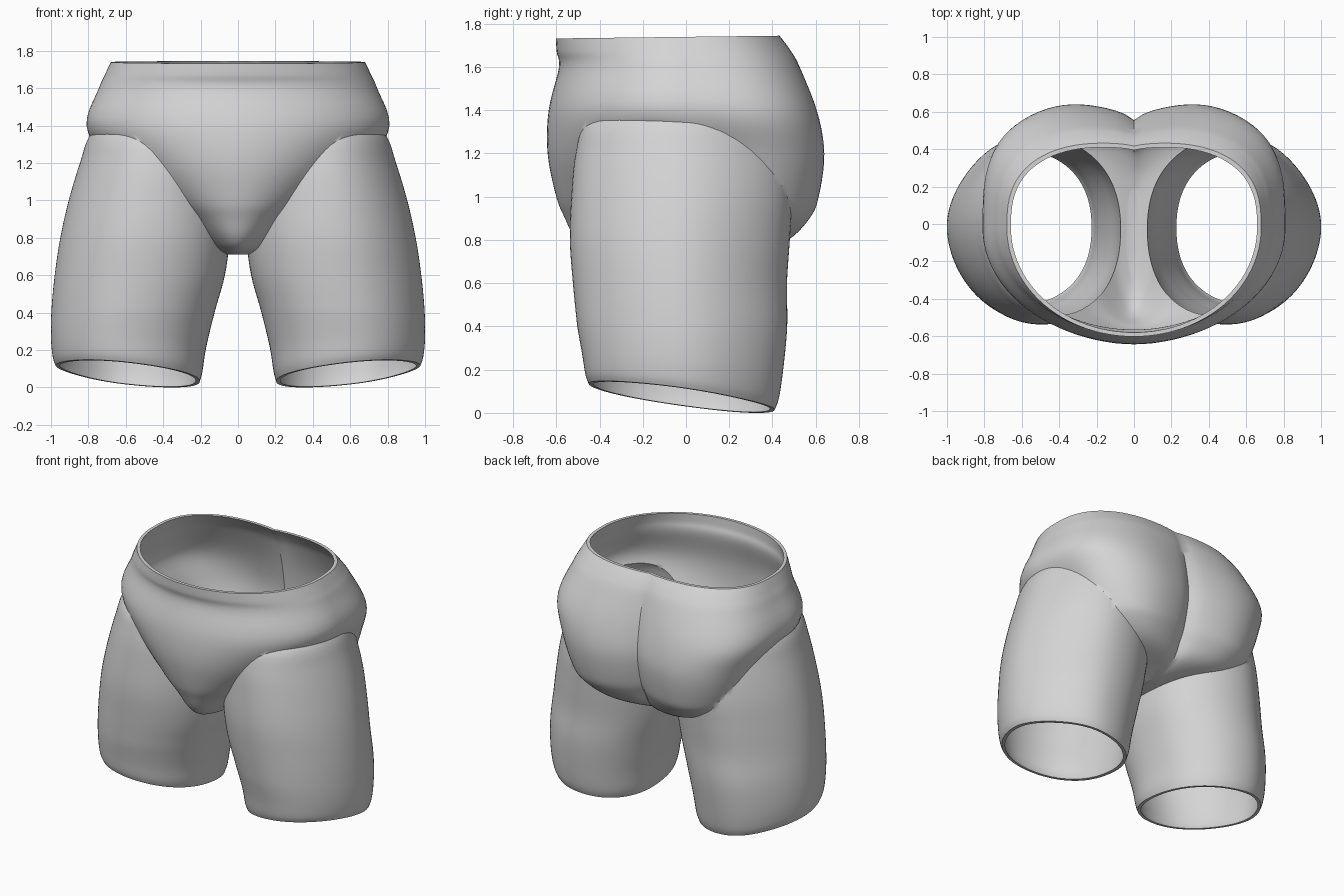
import bpy, bmesh, math

if "Cube" in bpy.data.objects:
    bpy.data.objects.remove(bpy.data.objects["Cube"])

SEG = 96
WALL = 0.022

cloth = bpy.data.materials.new("light grey cloth")
cloth.diffuse_color = (0.66, 0.66, 0.66, 1)
cloth.use_nodes = True
cloth.node_tree.nodes["Principled BSDF"].inputs["Base Color"].default_value = cloth.diffuse_color


def spline(rows, steps):
    """Catmull-Rom through rows of numbers."""
    out = []
    for i in range(len(rows) - 1):
        p = [rows[max(i - 1, 0)], rows[i], rows[i + 1], rows[min(i + 2, len(rows) - 1)]]
        for k in range(steps):
            t = k / steps
            out.append([0.5 * (2 * b + (c - a) * t + (2 * a - 5 * b + 4 * c - d) * t * t
                               + (3 * b - a - 3 * c + d) * t ** 3) for a, b, c, d in zip(*p)])
    out.append(list(rows[-1]))
    return out


def loft(name, rings):
    """Closed solid through a stack of rings."""
    bm = bmesh.new()
    loops = [[bm.verts.new(co) for co in ring] for ring in rings]
    for lo, hi in zip(loops, loops[1:]):
        for j in range(SEG):
            k = (j + 1) % SEG
            bm.faces.new((lo[j], lo[k], hi[k], hi[j]))
    bm.faces.new(loops[0][::-1])
    bm.faces.new(loops[-1])
    bmesh.ops.recalc_face_normals(bm, faces=bm.faces)
    mesh = bpy.data.meshes.new(name)
    bm.to_mesh(mesh)
    bm.free()
    mesh.materials.append(cloth)
    obj = bpy.data.objects.new(name, mesh)
    bpy.context.collection.objects.link(obj)
    return obj


# Pelvis: height, front half width, back half width, front y, back y, cleft depth
PELVIS = [
    (0.71, 0.06, 0.05, -0.32, 0.20, 0.00), (0.74, 0.13, 0.16, -0.44, 0.34, 0.03),
    (0.80, 0.20, 0.46, -0.51, 0.51, 0.10), (0.90, 0.31, 0.62, -0.56, 0.608, 0.14),
    (1.00, 0.44, 0.68, -0.60, 0.645, 0.13), (1.20, 0.66, 0.75, -0.64, 0.665, 0.11),
    (1.40, 0.81, 0.81, -0.635, 0.625, 0.09), (1.60, 0.745, 0.745, -0.588, 0.545, 0.055),
    (1.68, 0.71, 0.71, -0.598, 0.498, 0.04), (1.745, 0.68, 0.68, -0.602, 0.447, 0.03)]


def pelvis_ring(z, wf, wb, front, back, cleft, inset):
    ring, yc = [], -0.02
    n = 3.3 - 0.6 * min(max((z - 1.35) / 0.4, 0), 1)  # fuller seat below the waist
    for j in range(SEG):
        a = 2 * math.pi * j / SEG
        c, s = math.cos(a), math.sin(a)
        t = min(max((s + 0.4) / 0.8, 0), 1)
        t = t * t * (3 - 2 * t)
        x = c * max(wf + (wb - wf) * t - inset, 0.015)
        if s > 0:
            y = yc + (back - inset - yc) * max(1 - abs(c) ** n, 0) ** (1 / n)
            y -= cleft * (0.5 * math.exp(-abs(x) / 0.06) + 0.5 * math.exp(-(x / 0.27) ** 2)) * s
        else:
            y = yc + (front + inset - yc) * -s
        ring.append((x, y, z - 0.012 * (0.5 - y) * max(0, z - 1.5) / 0.24))
    return ring


def pelvis(name, inset):
    rings = [pelvis_ring(*r, inset) for r in spline(PELVIS, 5)]
    if inset:  # raised floor, open waist
        rings = [[(x, y, z + inset * max(0, (1.2 - z) / 0.49)) for x, y, z in r] for r in rings]
        rings.append([(x, y, z + 0.1) for x, y, z in rings[-1]])
    return loft(name, rings)


# Leg: height, inner x, outer x, front y, back y
LEG = [
    (0.00, 0.205, 0.975, -0.45, 0.41), (0.06, 0.19, 0.99, -0.465, 0.43),
    (0.20, 0.17, 1.00, -0.48, 0.45), (0.40, 0.125, 0.998, -0.503, 0.468),
    (0.60, 0.07, 0.98, -0.523, 0.467), (0.80, 0.045, 0.95, -0.537, 0.48),
    (1.00, 0.045, 0.905, -0.53, 0.49), (1.20, 0.06, 0.845, -0.51, 0.47),
    (1.35, 0.12, 0.79, -0.46, 0.41), (1.44, 0.30, 0.68, -0.30, 0.25)]


def leg(name, side, inset):
    rings = []
    for z, xi, xo, yf, yb in spline(LEG, 5):
        cx, cy = (xi + xo) / 2, (yf + yb) / 2
        rx, ry = (xo - xi) / 2 - inset, (yb - yf) / 2 - inset
        ring = []
        for j in range(SEG):
            a = 2 * math.pi * j / SEG
            c, s = math.cos(a), math.sin(a)
            n = 2.05 - 0.17 * c - 0.25 * max(c, 0) * max(s, 0)  # flatter outer thigh corners
            k = (abs(c) ** n + abs(s) ** n) ** (-1 / n)
            x, y = cx + rx * c * k, cy + ry * s * k
            hem = 0.075 + 0.11 * (x - 0.59) - 0.14 * (y + 0.02)  # slanted hem
            ring.append((side * x, y, z + hem * max(0, 1 - z / 0.4)))
        rings.append(ring)
    if inset:  # open hem
        rings.insert(0, [(x, y, z - 0.1) for x, y, z in rings[0]])
    return loft(name, rings)


def combine(target, tool, operation):
    mod = target.modifiers.new(operation.lower(), 'BOOLEAN')
    mod.object, mod.operation, mod.solver = tool, operation, 'EXACT'
    bpy.context.view_layer.objects.active = target
    bpy.ops.object.modifier_apply(modifier=mod.name)
    bpy.data.objects.remove(tool)


# Outer garment
shorts = pelvis("shorts", 0)
for side in (1, -1):
    combine(shorts, leg("leg", side, 0), 'UNION')

# Hollow inside
combine(shorts, pelvis("pelvis_cutter", WALL), 'DIFFERENCE')
for side in (1, -1):
    combine(shorts, leg("leg_cutter", side, WALL), 'DIFFERENCE')

bpy.ops.object.select_all(action='DESELECT')
shorts.select_set(True)
bpy.context.view_layer.objects.active = shorts
bpy.ops.object.shade_smooth_by_angle(angle=math.radians(40))
